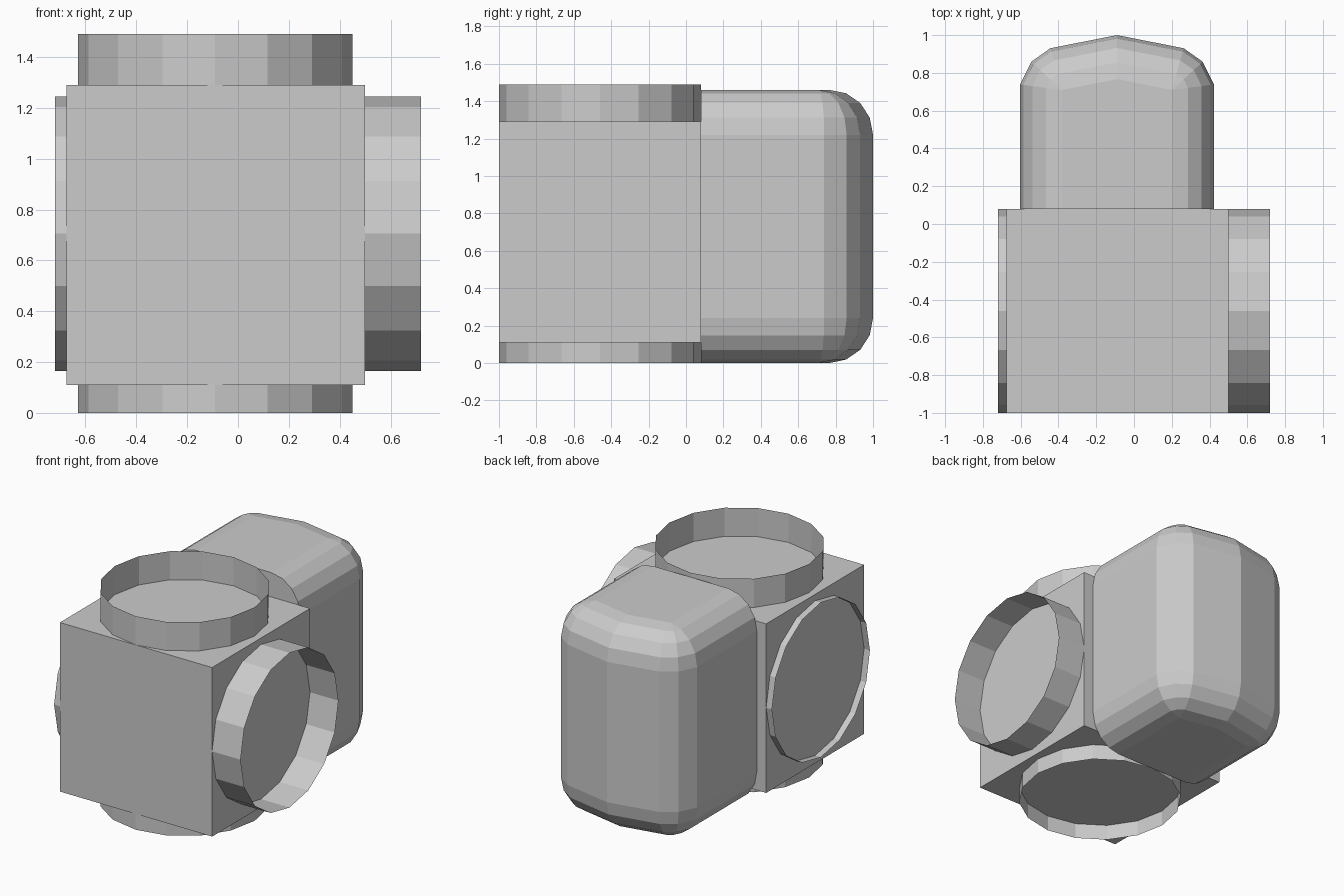
import bpy, bmesh
from math import sin, cos, pi, radians
from mathutils import Matrix, Vector

if "Cube" in bpy.data.objects:
    bpy.data.objects.remove(bpy.data.objects["Cube"])

CX = -0.09          # middle of the body across x
CY = -0.46          # middle of the cube and tubes in y


def add_object(name, bm):
    bmesh.ops.recalc_face_normals(bm, faces=bm.faces[:])
    mesh = bpy.data.meshes.new(name)
    bm.to_mesh(mesh)
    bm.free()
    obj = bpy.data.objects.new(name, mesh)
    bpy.context.collection.objects.link(obj)
    return obj


def box(name, lo, hi):
    lo, hi = Vector(lo), Vector(hi)
    bm = bmesh.new()
    bmesh.ops.create_cube(bm, size=1)
    bmesh.ops.scale(bm, vec=hi - lo, verts=bm.verts)
    bmesh.ops.translate(bm, vec=(lo + hi) / 2, verts=bm.verts)
    return add_object(name, bm)


def open_tube(name, center, radius, length, rotation):
    bm = bmesh.new()
    bmesh.ops.create_cone(bm, cap_ends=False, segments=16, radius1=radius,
                          radius2=radius, depth=length,
                          matrix=Matrix.Translation(center) @ rotation)
    # put a corner of the 16-gon on each axis
    return add_object(name, bm)


def outline(inset, z, corner):
    """Plan of the rear housing: straight sides, rounded corners, shallow peak."""
    w = 0.513 - inset
    peak = 1.0 - inset * 1.05
    slope = 0.197
    yb = peak - slope * w
    half = [(w, 0.08), (w, yb - corner),
            (w - 0.37 * corner, yb - 0.25 * corner),
            (w - corner, yb + slope * corner)]
    pts = half + [(0, peak)] + [(-x, y) for x, y in reversed(half)]
    return [(CX + x, y, z) for x, y in pts]


# Main cube
box("body_cube", (-0.675, -1.0, 0.11), (0.50, 0.08, 1.29))

# Open thin-walled tubes running through the cube
open_tube("vertical_tube", (CX, CY, 0.745), 0.54, 1.49, Matrix.Identity(4))
open_tube("side_tube", (0, CY, 0.705), 0.54, 1.44, Matrix.Rotation(radians(90), 4, 'Y'))

# Rounded rear housing, lofted from bottom to top
R, DROP, HEIGHT = 0.222, 0.24, 1.46
levels = []
for k in range(5):
    a = k * pi / 8
    levels.append((R * (1 - sin(a)), DROP * (1 - cos(a))))
levels += [(i, HEIGHT - z) for i, z in reversed(levels)]

bm = bmesh.new()
rings = []
for inset, z in levels:
    corner = 0.16 * (1 - inset / R)
    rings.append([bm.verts.new(p) for p in outline(inset, z, corner)])
n = len(rings[0])
for r0, r1 in zip(rings, rings[1:]):
    for j in range(n):
        k = (j + 1) % n
        bm.faces.new((r0[j], r0[k], r1[k], r1[j]))
bm.faces.new(rings[0])
bm.faces.new(rings[-1])
bmesh.ops.remove_doubles(bm, verts=bm.verts, dist=0.0005)
add_object("rear_housing", bm)
